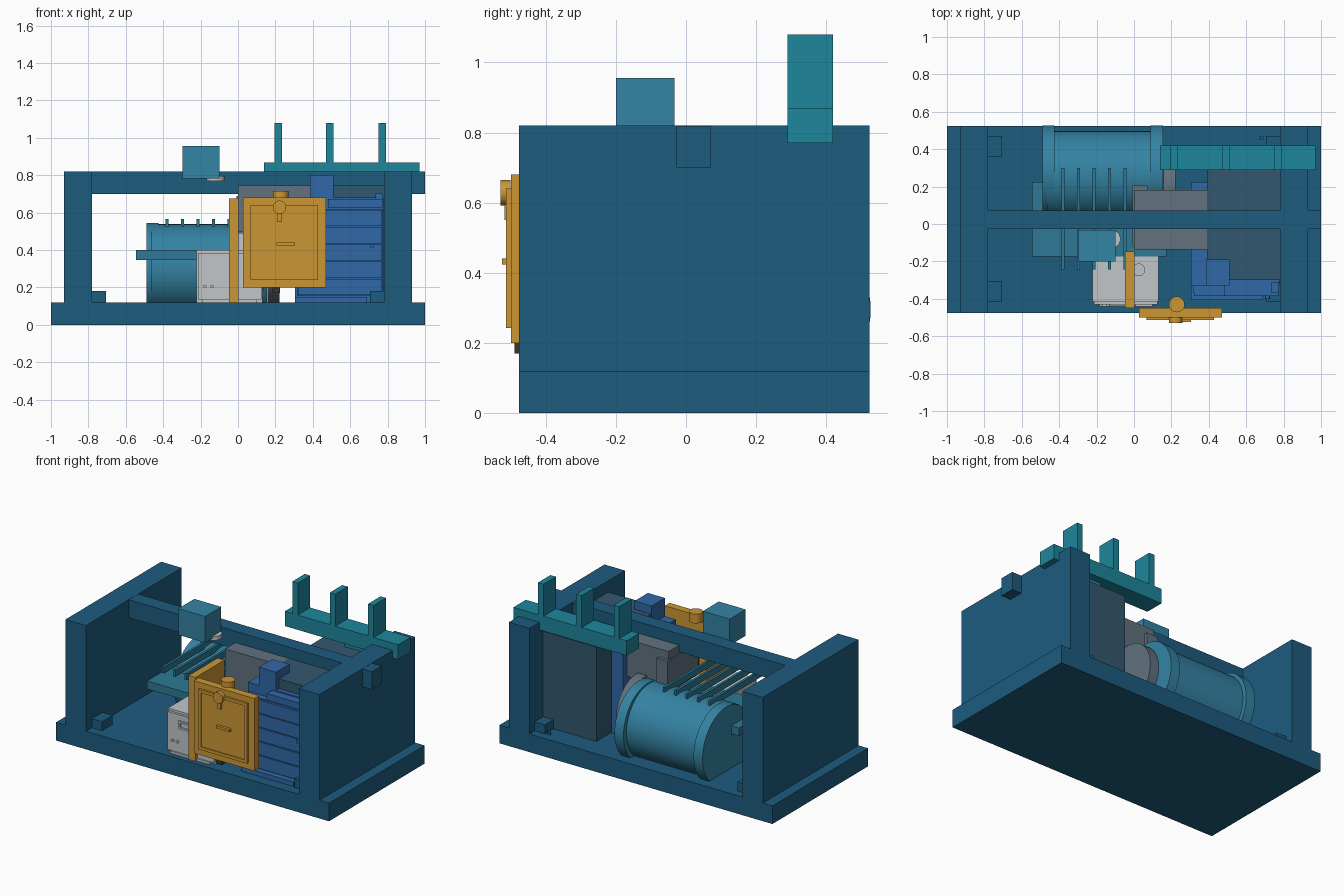
import bpy, math
from mathutils import Matrix

if "Cube" in bpy.data.objects:
    bpy.data.objects.remove(bpy.data.objects["Cube"])


def material(name, rgb):
    m = bpy.data.materials.new(name)
    m.diffuse_color = [(c / 255) ** 2.2 for c in rgb] + [1]
    m.use_nodes = True
    m.node_tree.nodes["Principled BSDF"].inputs["Base Color"].default_value = m.diffuse_color
    return m


NAVY = material("navy", (34, 92, 125))
TEAL = material("teal", (55, 130, 162))
AQUA = material("aqua", (35, 133, 155))
STEEL = material("steel_teal", (50, 120, 147))
SLATE = material("slate", (54, 88, 110))
GREY = material("grey", (98, 112, 125))
BLUE = material("blue", (52, 104, 165))
ORANGE = material("orange", (202, 150, 56))
WHITE = material("white", (193, 197, 200))
DARK = material("dark", (60, 55, 45))


def box(name, x, y, z, mat):
    """Box from (min, max) pairs on each axis."""
    bpy.ops.mesh.primitive_cube_add(size=1)
    o = bpy.context.object
    o.name = name
    o.data.transform(Matrix.Diagonal((x[1] - x[0], y[1] - y[0], z[1] - z[0], 1)))
    o.location = [sum(p) / 2 for p in (x, y, z)]
    o.data.materials.append(mat)
    return o


def cyl(name, c, r, length, axis, mat, sides=32):
    """Cylinder centred at c along the given axis."""
    rot = {"x": (0, math.pi / 2, 0), "y": (math.pi / 2, 0, 0), "z": (0, 0, 0)}[axis]
    bpy.ops.mesh.primitive_cylinder_add(vertices=sides, radius=r, depth=length,
                                        location=c, rotation=rot)
    o = bpy.context.object
    o.name = name
    o.data.materials.append(mat)
    bpy.ops.object.shade_smooth_by_angle(angle=math.radians(35))
    return o


def border(name, x, z, y, w, mat):
    """Raised rectangular rim on a front face."""
    for i, s in enumerate((x[0], x[1] - w)):
        box(f"{name}_side_{i}", (s, s + w), y, z, mat)
    for i, s in enumerate((z[0], z[1] - w)):
        box(f"{name}_rail_{i}", (x[0] + w, x[1] - w), y, (s, s + w), mat)


# Frame: base, end walls, roof beam, corner feet
YF = (-0.476, 0.524)
box("base", (-1, 1), YF, (0, 0.12), NAVY)
box("left_wall", (-0.93, -0.78), YF, (0.12, 0.82), NAVY)
box("right_wall", (0.78, 0.93), YF, (0.12, 0.82), NAVY)
box("roof_beam", (-0.93, 1), (-0.027, 0.072), (0.7, 0.819), NAVY)
for i, x in enumerate((-0.78, 0.705)):
    for j, y in enumerate((-0.415, 0.36)):
        box(f"corner_foot_{i}{j}", (x, x + 0.075), (y, y + 0.11), (0.12, 0.18), NAVY)
cyl("base_bolt", (0.68, 0.46, 0.125), 0.012, 0.03, "z", NAVY, 16)

# Drum with end flanges and coupling disc
cyl("drum_body", (-0.165, 0.256, 0.298), 0.24, 0.6, "x", TEAL, 64)
for i, x in enumerate((-0.457, 0.122)):
    cyl(f"drum_flange_{i}", (x, 0.277, 0.295), 0.25, 0.066, "x", TEAL, 64)
cyl("coupling_disc", (0.19, 0.2, 0.33), 0.215, 0.065, "x", GREY, 48)

# Shelf and cooling bars
box("shelf", (-0.545, 0.173), (-0.173, 0.225), (0.347, 0.4), STEEL)
for i in range(5):
    x = -0.38 + i * 0.083
    box(f"cooling_bar_{i}", (x - 0.008, x + 0.008), (-0.243, 0.3), (0.522, 0.565), STEEL)

# Terminal rail on the roof
box("terminal_rail", (0.14, 0.97), (0.29, 0.42), (0.77, 0.868), AQUA)
box("rail_foot", (0.57, 0.74), (0.3, 0.37), (0.74, 0.775), AQUA)
for i, x in enumerate((0.215, 0.49, 0.77)):
    box(f"terminal_post_{i}", (x - 0.02, x + 0.02), (0.29, 0.42), (0.86, 1.08), AQUA)

# Sensor head on the beam
box("sensor_head", (-0.297, -0.1), (-0.2, -0.033), (0.782, 0.956), TEAL)
cyl("sensor_lens", (-0.12, -0.08, 0.782), 0.048, 0.028, "z", WHITE)

# Slate cabinet and grey duct
box("cabinet", (0.39, 0.78), (-0.3, 0.38), (0.12, 0.745), SLATE)
box("duct", (0, 0.39), (-0.135, 0.183), (0.5, 0.744), GREY)
box("duct_collar", (-0.008, 0.073), (-0.12, 0.205), (0.48, 0.69), GREY)

# Blue cabinet: body, slatted door, lip, top cap
box("blue_body", (0.305, 0.779), (-0.33, 0.225), (0.12, 0.68), BLUE)
box("blue_cap", (0.385, 0.51), (-0.33, -0.19), (0.68, 0.8), BLUE)
box("blue_lip", (0.48, 0.772), (-0.385, -0.33), (0.628, 0.672), BLUE)
box("blue_door", (0.315, 0.775), (-0.37, -0.33), (0.155, 0.62), BLUE)
for i in range(5):
    z = 0.16 + i * 0.092
    box(f"door_slat_{i}", (0.32, 0.77), (-0.385, -0.36), (z, z + 0.086), BLUE)
box("blue_sill", (0.305, 0.69), (-0.405, -0.33), (0.12, 0.15), BLUE)
box("blue_hinge", (0.735, 0.775), (-0.37, -0.31), (0.67, 0.702), BLUE)
cyl("door_knob", (0.715, -0.39, 0.42), 0.011, 0.02, "y", BLUE, 16)

# Orange control panel with rim, dial, handle and upright
box("panel", (0.026, 0.47), (-0.5, -0.45), (0.2, 0.68), ORANGE)
box("panel_plate", (0.068, 0.427), (-0.507, -0.49), (0.242, 0.64), ORANGE)
border("panel_rim", (0.068, 0.427), (0.242, 0.64), (-0.514, -0.5), 0.02, ORANGE)
box("panel_handle", (0.205, 0.305), (-0.525, -0.5), (0.423, 0.44), ORANGE)
cyl("panel_dial", (0.222, -0.515, 0.628), 0.036, 0.028, "y", ORANGE)
box("dial_tab", (0.208, 0.236), (-0.518, -0.5), (0.55, 0.63), ORANGE)
cyl("panel_cap", (0.229, -0.43, 0.685), 0.042, 0.062, "z", ORANGE)
box("panel_latch", (0.185, 0.225), (-0.49, -0.45), (0.17, 0.2), DARK)
box("panel_upright", (-0.047, 0.003), (-0.45, -0.147), (0.12, 0.675), ORANGE)

# White instrument box with display, buttons and cap
box("instrument", (-0.222, 0.13), (-0.415, -0.17), (0.12, 0.4), WHITE)
box("instrument_front", (-0.215, 0.125), (-0.43, -0.41), (0.135, 0.385), WHITE)
border("display", (-0.13, 0.012), (0.295, 0.348), (-0.438, -0.425), 0.012, WHITE)
box("instrument_foot", (-0.19, 0.1), (-0.44, -0.41), (0.12, 0.135), WHITE)
for i, x in enumerate((-0.177, -0.14)):
    cyl(f"button_{i}", (x, -0.433, 0.205), 0.009, 0.014, "y", WHITE, 16)
cyl("instrument_cap", (0.025, -0.245, 0.44), 0.034, 0.1, "z", WHITE)
